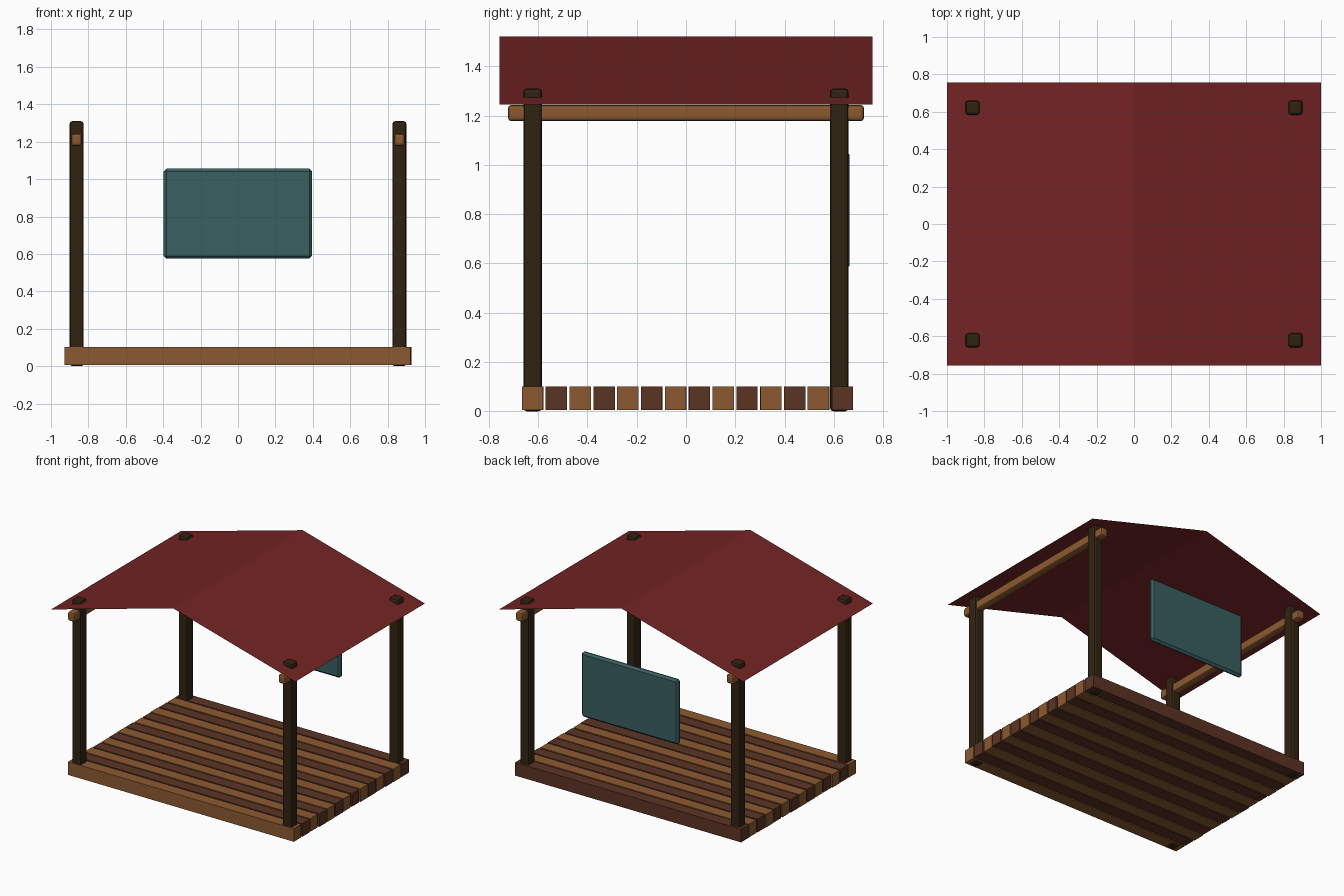
import bpy, bmesh, random
from mathutils import Matrix

if "Cube" in bpy.data.objects:
    bpy.data.objects.remove(bpy.data.objects["Cube"])

random.seed(4)


def material(name, rgb):
    m = bpy.data.materials.new(name)
    m.diffuse_color = (*rgb, 1)
    m.use_nodes = True
    m.node_tree.nodes["Principled BSDF"].inputs["Base Color"].default_value = m.diffuse_color
    return m


LIGHT = material("light wood", (0.262, 0.102, 0.030))
DARK = material("dark wood", (0.107, 0.034, 0.018))
POST = material("post wood", (0.030, 0.017, 0.0056))
RED = material("roof red", (0.175, 0.017, 0.018))
TEAL = material("panel teal", (0.042, 0.115, 0.120))


def link(bm, name, mat):
    mesh = bpy.data.meshes.new(name)
    bm.to_mesh(mesh)
    bm.free()
    mesh.materials.append(mat)
    obj = bpy.data.objects.new(name, mesh)
    bpy.context.collection.objects.link(obj)
    return obj


def box(name, lo, hi, mat, bevel=0, segments=1, turn=0):
    size = [b - a for a, b in zip(lo, hi)]
    mid = [(a + b) / 2 for a, b in zip(lo, hi)]
    bm = bmesh.new()
    bmesh.ops.create_cube(bm, size=1, matrix=Matrix.Diagonal((*size, 1)))
    if bevel:
        bmesh.ops.bevel(bm, geom=bm.edges[:], offset=bevel, segments=segments,
                        profile=0.5, affect='EDGES')
    obj = link(bm, name, mat)
    obj.location = mid
    obj.rotation_euler.z = turn
    return obj


# Floor planks, alternating colours and very slightly uneven
for i in range(14):
    y = -0.622 + i * 0.0966
    dx = random.uniform(-0.003, 0.003)
    box(f"floor_plank_{i + 1}", (-0.925 + dx, y - 0.043, 0.005),
        (0.925 + dx, y + 0.043, 0.102), DARK if i % 2 else LIGHT,
        turn=random.uniform(-0.001, 0.001))

for sx, side in ((-1, "left"), (1, "right")):
    x = sx * 0.863
    # Corner posts, poking through the roof
    for y, end in ((-0.622, "front"), (0.622, "back")):
        box(f"{end}_{side}_post", (x - 0.038, y - 0.038, 0),
            (x + 0.038, y + 0.038, 1.31), POST, 0.015, 2)
    # Side beams under the eaves
    box(f"{side}_beam", (x - 0.029, -0.722, 1.177),
        (x + 0.029, 0.722, 1.243), LIGHT, 0.014, 2)

# Thin gabled roof sheet
bm = bmesh.new()
rows = [[bm.verts.new((x, y, z)) for y in (-0.757, 0.757)]
        for x, z in ((-1, 1.245), (0, 1.52), (1, 1.245))]
for a, b in zip(rows, rows[1:]):
    bm.faces.new((a[0], b[0], b[1], a[1]))
link(bm, "roof", RED)

# Hanging panel at the back
box("back_panel", (-0.398, 0.625, 0.575), (0.396, 0.663, 1.056), TEAL, 0.015)
